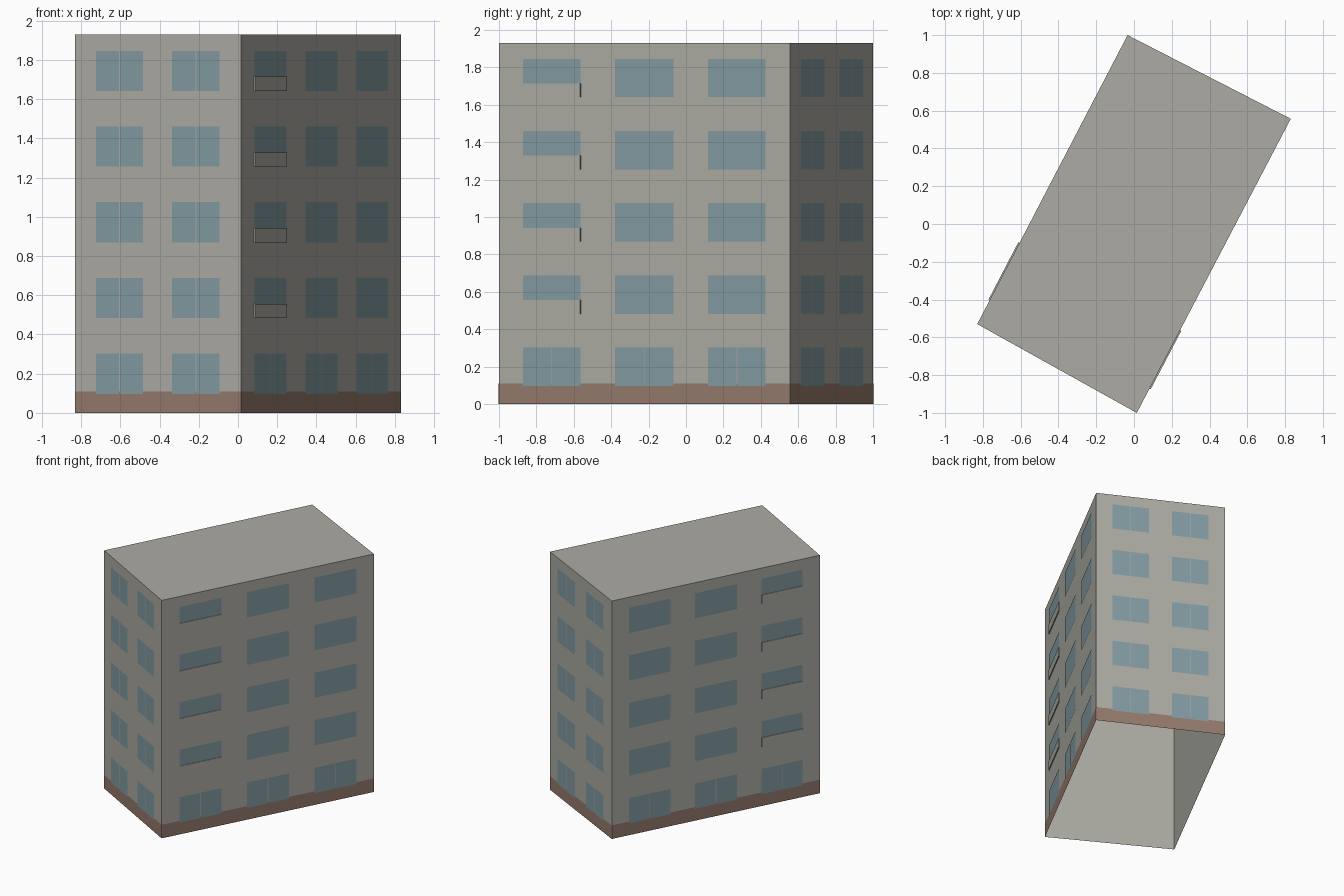
import bpy
from mathutils import Vector

cube = bpy.data.objects.get("Cube")
if cube:
    bpy.data.objects.remove(cube, do_unlink=True)


def material(name, rgb):
    linear = [((c / 255 + 0.055) / 1.055) ** 2.4 for c in rgb] + [1.0]
    m = bpy.data.materials.new(name)
    m.use_nodes = True
    m.diffuse_color = linear
    m.node_tree.nodes["Principled BSDF"].inputs["Base Color"].default_value = linear
    return m


PLASTER = material("warm grey plaster", (172, 171, 163))
GLASS = material("blue grey glass", (130, 155, 162))
PLINTH = material("brown plinth", (148, 122, 108))

HEIGHT = 1.93
FLOORS = 5
STOREY = HEIGHT / FLOORS
SILL, HEAD, RAIL = 0.097, 0.302, 0.17
# Footprint, counter-clockwise from the left front corner
CORNERS = [Vector(c) for c in ((-0.83, -0.53, 0), (0.015, -1, 0), (0.83, 0.557, 0), (-0.034, 1, 0))]
SIDES = ["front", "right", "back", "left"]


def build(name, verts, faces, mat):
    mesh = bpy.data.meshes.new(name)
    mesh.from_pydata([tuple(v) for v in verts], [], faces)
    mesh.materials.append(mat)
    mesh.update()
    obj = bpy.data.objects.new(name, mesh)
    bpy.context.collection.objects.link(obj)
    return obj


def wall_rect(side, u0, u1, z0, z1, out):
    """Four corners of an upright rectangle on one wall, pushed outwards."""
    p, q = CORNERS[side], CORNERS[(side + 1) % 4]
    d = q - p
    n = Vector((d.y, -d.x, 0)).normalized() * out
    return [p + d * u + n + Vector((0, 0, z))
            for u, z in ((u0, z0), (u1, z0), (u1, z1), (u0, z1))]


def plates(name, rects, mat):
    verts = [v for r in rects for v in r]
    faces = [tuple(range(4 * i, 4 * i + 4)) for i in range(len(rects))]
    return build(name, verts, faces, mat)


# Shell: four walls and a flat roof, open underneath
up = Vector((0, 0, HEIGHT))
ring = [(i, (i + 1) % 4, (i + 1) % 4 + 4, i + 4) for i in range(4)]
build("building_shell", CORNERS + [c + up for c in CORNERS], ring + [(4, 5, 6, 7)], PLASTER)

# Plinth: thin skirt around the foot of the walls
plates("plinth", [wall_rect(s, 0, 1, 0, 0.11, 0.0015) for s in range(4)], PLINTH)

# Windows: short walls have two columns, long walls three
SHORT = [(0.127, 0.41), (0.587, 0.873)]
LONG = [(0.083, 0.281), (0.40, 0.60), (0.719, 0.917)]
for side, label in enumerate(SIDES):
    long_wall = side % 2 == 1
    rects = []
    for floor in range(FLOORS):
        z = floor * STOREY
        for u0, u1 in (LONG if long_wall else SHORT):
            if long_wall and floor > 0:
                spans = [(u0, u1)]
            else:  # two panes with a narrow gap
                mid, gap = (u0 + u1) / 2, 0.0013 if long_wall else 0.0025
                spans = [(u0, mid - gap), (mid + gap, u1)]
            rects += [wall_rect(side, a, b, z + SILL, z + HEAD, 0.003) for a, b in spans]
    plates(label + "_windows", rects, GLASS)

# Balcony fronts: thin panels over the lower part of the upper end windows
for side, (u0, u1) in ((1, LONG[0]), (3, LONG[2])):
    for floor in range(1, FLOORS):
        z = floor * STOREY
        low, high = z + SILL, z + RAIL
        verts = wall_rect(side, u0, u1, low, high, 0) + wall_rect(side, u0, u1, low, high, 0.007)
        faces = [(4, 5, 6, 7), (0, 1, 5, 4), (1, 2, 6, 5), (2, 3, 7, 6), (3, 0, 4, 7)]
        build(f"{SIDES[side]}_balcony_panel_{floor}", verts, faces, PLASTER)
